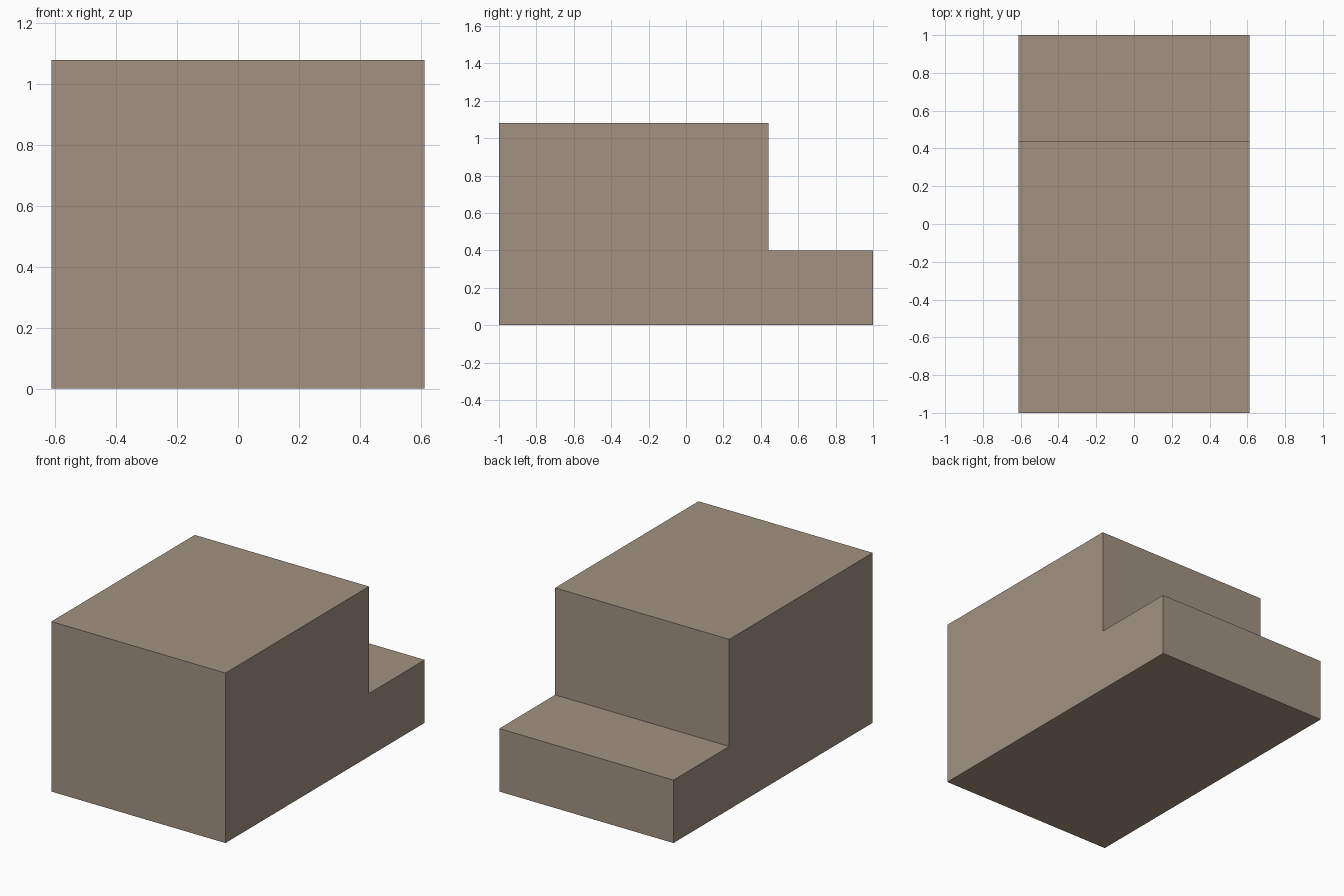
import bpy, bmesh

if "Cube" in bpy.data.objects:
    bpy.data.objects.remove(bpy.data.objects["Cube"])

HALF_WIDTH = 0.612

# Stepped side profile as (y, z): tall block at the front, low step at the back
profile = [(-1, 0), (1, 0), (1, 0.4), (0.44, 0.4), (0.44, 1.08), (-1, 1.08)]

# Extrude the profile across the width
bm = bmesh.new()
face = bm.faces.new([bm.verts.new((-HALF_WIDTH, y, z)) for y, z in profile])
ext = bmesh.ops.extrude_face_region(bm, geom=[face], use_keep_orig=True)
moved = [g for g in ext["geom"] if isinstance(g, bmesh.types.BMVert)]
bmesh.ops.translate(bm, verts=moved, vec=(2 * HALF_WIDTH, 0, 0))
bmesh.ops.recalc_face_normals(bm, faces=bm.faces[:])

mesh = bpy.data.meshes.new("stepped_block")
bm.to_mesh(mesh)
bm.free()
block = bpy.data.objects.new("stepped_block", mesh)
bpy.context.collection.objects.link(block)

# Warm stone colour
stone = bpy.data.materials.new("stone")
stone.diffuse_color = (0.36, 0.29, 0.22, 1)
stone.use_nodes = True
stone.node_tree.nodes["Principled BSDF"].inputs["Base Color"].default_value = stone.diffuse_color
mesh.materials.append(stone)
